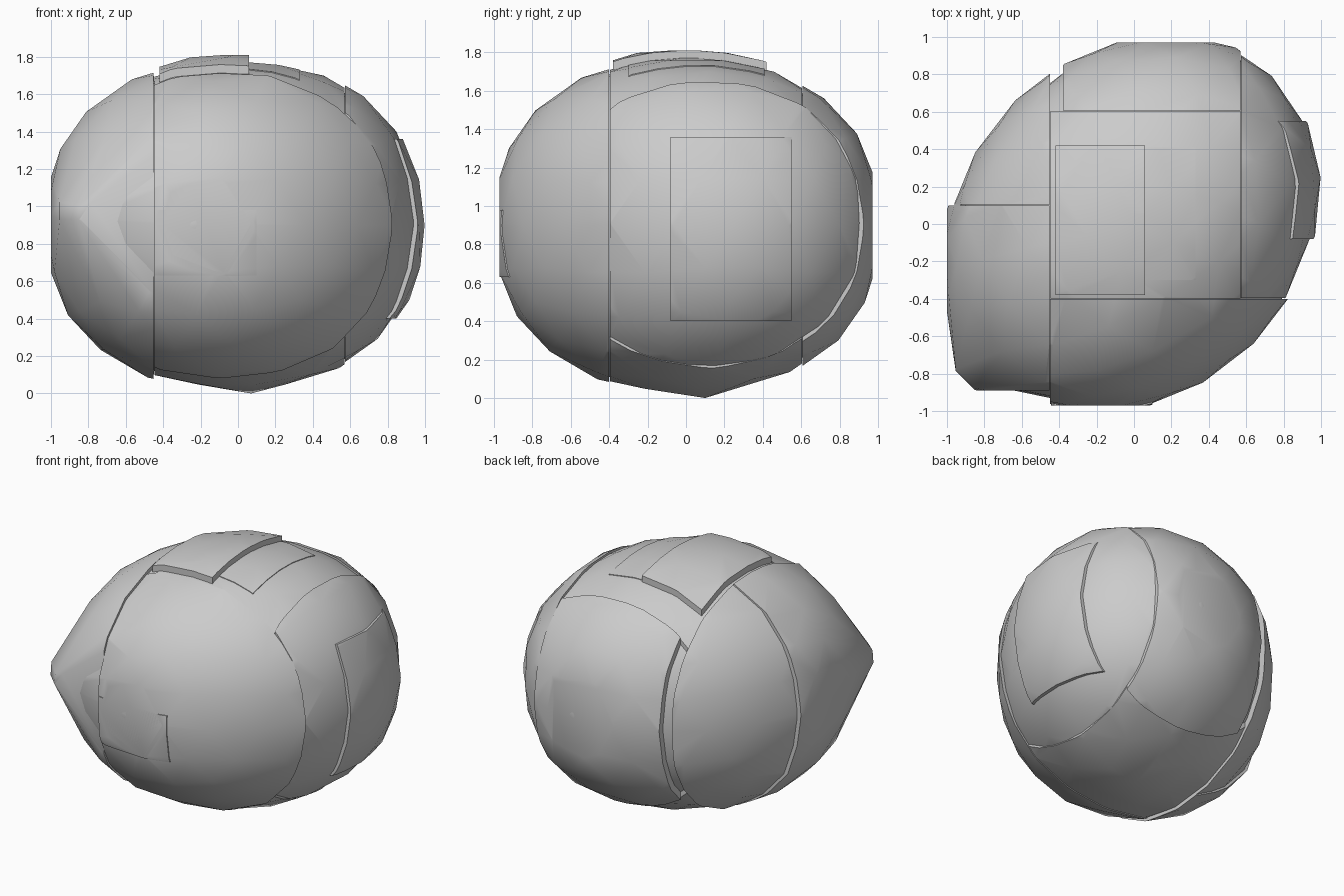
import bpy
import bmesh
from mathutils import Vector

cube = bpy.data.objects.get("Cube")
if cube:
    bpy.data.objects.remove(cube, do_unlink=True)

MID = 0.9                       # height of the widest ring
LONG, WIDE, TALL = 1.09, 0.9, 0.87

stone = bpy.data.materials.new("plain grey")
stone.use_nodes = True
GREY = (0.6, 0.6, 0.6, 1)
stone.diffuse_color = GREY
stone.node_tree.nodes["Principled BSDF"].inputs["Base Color"].default_value = GREY


def make_blob():
    """Lemon-shaped solid, stretched along the diagonal, with one blunt corner."""
    ball = bmesh.new()
    bmesh.ops.create_icosphere(ball, subdivisions=3, radius=1)
    bm = bmesh.new()
    along = Vector((1, 1, 0)).normalized()
    across = Vector((1, -1, 0)).normalized()
    power = 2.25                # slightly boxy from the side
    for v in ball.verts:
        flat = (v.co.x ** 2 + v.co.y ** 2) ** 0.5
        p = v.co / (flat ** power + abs(v.co.z) ** power) ** (1 / power)
        bm.verts.new(along * p.x * LONG + across * p.y * WIDE
                     + Vector((0, 0, MID + p.z * TALL)))
    ball.free()
    # blunt corner and lowest point
    for p in ((-0.92, -0.78, 0.93), (-0.92, -0.77, 1.02), (-0.82, -0.88, 0.93),
              (-0.82, -0.87, 1.0), (0.07, 0.1, 0)):
        bm.verts.new(p)
    bmesh.ops.convex_hull(bm, input=bm.verts[:])
    loose = [v for v in bm.verts if not v.link_faces]
    bmesh.ops.delete(bm, geom=loose, context='VERTS')
    bmesh.ops.recalc_face_normals(bm, faces=bm.faces[:])
    return bm


def cut(bm, axis, value, keep_above):
    """Slice along an axis and close the cut."""
    no = Vector((0, 0, 0))
    no[axis] = -1 if keep_above else 1
    co = Vector((0, 0, 0))
    co[axis] = value
    geom = bm.verts[:] + bm.edges[:] + bm.faces[:]
    bmesh.ops.bisect_plane(bm, geom=geom, plane_co=co, plane_no=no, clear_outer=True)
    rim = [e for e in bm.edges if e.is_boundary]
    if rim:
        bmesh.ops.holes_fill(bm, edges=rim, sides=0)


def piece(name, x=(-2, 2), y=(-2, 2), z=(0, 2), shift=(0, 0, 0), scale=1.0):
    """One block of the blob between the given limits."""
    bm = blob.copy()
    centre = Vector((0, 0, MID))
    for v in bm.verts:
        v.co = centre + (v.co - centre) * scale + Vector(shift)
    limits = (max(x[0], -1), min(x[1], 1)), (max(y[0], -0.97), min(y[1], 0.97)), z
    for axis, (low, high) in enumerate(limits):
        cut(bm, axis, low, True)
        cut(bm, axis, high, False)
    bmesh.ops.recalc_face_normals(bm, faces=bm.faces[:])
    mesh = bpy.data.meshes.new(name)
    bm.to_mesh(mesh)
    bm.free()
    mesh.materials.append(stone)
    ob = bpy.data.objects.new(name, mesh)
    bpy.context.collection.objects.link(ob)
    bpy.ops.object.select_all(action='DESELECT')
    ob.select_set(True)
    bpy.context.view_layer.objects.active = ob
    bpy.ops.object.shade_smooth_by_angle(angle=0.6)


blob = make_blob()

# inner body, seen through the seams
piece("core", scale=0.975)

# outer blocks split by narrow seams
piece("front_block", x=(-0.45, 2), y=(-2, -0.4), scale=1.005)
piece("corner_block", x=(-2, -0.453), y=(-0.89, 0.1), shift=(-0.015, 0.01, 0), scale=1.02)
piece("rear_side_block", x=(-2, -0.45), y=(0.103, 2), shift=(0.02, 0.005, 0), scale=1.03)
piece("back_block", x=(-0.38, 0.57), y=(0.606, 2), shift=(0, 0.005, 0), scale=1.01)
piece("side_block", x=(0.573, 2), y=(-0.395, 2), shift=(-0.065, -0.01, 0.01), scale=1.04)
piece("middle_block", x=(-0.447, 0.57), y=(-0.397, 0.603), z=(0, 1.74))

# raised side pad
piece("side_pad", x=(0.6, 2), y=(-0.08, 0.55), z=(0.4, 1.36))

# flat plates on the crown
piece("raised_plate", x=(-0.42, 0.06), y=(-0.38, 0.42), z=(1.5, 1.81), shift=(0, 0, 0.045))
piece("crown_plate", x=(0.06, 0.33), y=(-0.3, 0.41), z=(1.5, 2), shift=(0, 0, 0.005))

# shallow step on the front
piece("front_step", x=(-0.445, 0.1), y=(-2, -0.5), z=(0.63, 0.98), shift=(0, -0.012, 0))

blob.free()
